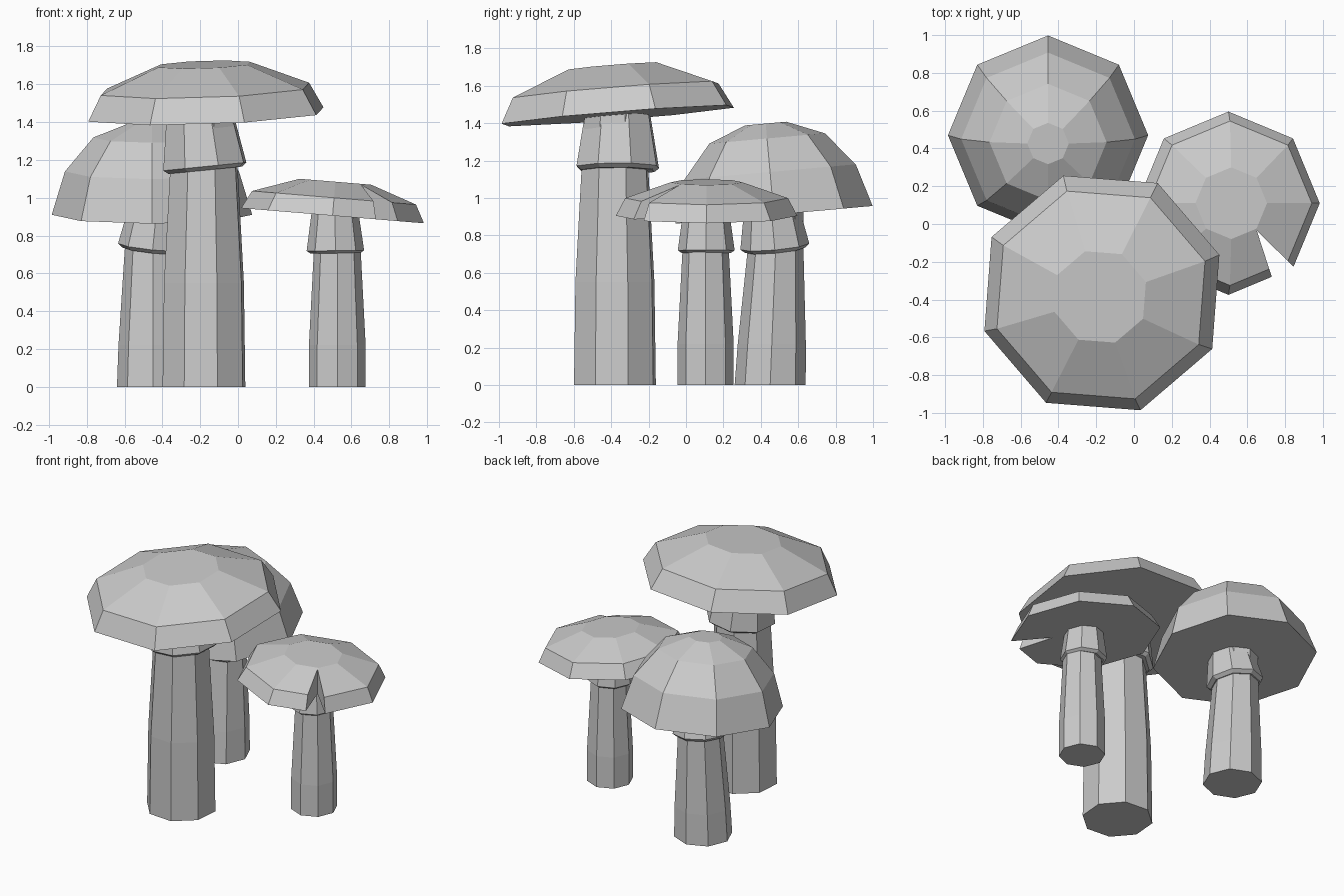
import bpy, bmesh
from math import cos, sin, radians, atan
from mathutils import Matrix

cube = bpy.data.objects.get("Cube")
if cube:
    bpy.data.objects.remove(cube)

grey = bpy.data.materials.new("plain grey")
grey.use_nodes = True
grey.diffuse_color = (0.6, 0.6, 0.6, 1)
grey.node_tree.nodes["Principled BSDF"].inputs["Base Color"].default_value = (0.6, 0.6, 0.6, 1)


def stacked(name, centre, rings, phase=0, slope=(0, 0), lean=(0, 0)):
    """Closed eight-sided stack of (radius, height) rings, tilted by slope,
    leaning sideways by lean per unit of height."""
    bm = bmesh.new()
    loops = []
    for r, z in rings:
        loops.append([bm.verts.new((r * cos(a) + lean[0] * z, r * sin(a) + lean[1] * z, z))
                      for a in (radians(phase + 45 * i) for i in range(8))])
    for low, high in zip(loops, loops[1:]):
        for i in range(8):
            j = (i + 1) % 8
            bm.faces.new((low[i], low[j], high[j], high[i]))
    bm.faces.new(loops[0][::-1])
    bm.faces.new(loops[-1])
    tilt = Matrix.Rotation(-atan(slope[0]), 4, 'Y') @ Matrix.Rotation(atan(slope[1]), 4, 'X')
    bm.transform(Matrix.Translation(centre) @ tilt)
    bmesh.ops.recalc_face_normals(bm, faces=bm.faces)
    mesh = bpy.data.meshes.new(name)
    bm.to_mesh(mesh)
    bm.free()
    mesh.materials.append(grey)
    obj = bpy.data.objects.new(name, mesh)
    bpy.context.collection.objects.link(obj)
    return obj


# Tall mushroom
stacked("tall_stem", (-0.18, -0.38, 0), [(0.23, 0), (0.222, 0.55), (0.185, 1.2), (0.17, 1.46)], 18)
stacked("tall_collar", (-0.175, -0.365, 1.16),
        [(0.205, -0.015), (0.232, 0.005), (0.185, 0.28)], 18, (0.1, 0))
stacked("tall_cap", (-0.17, -0.365, 1.44),
        [(0.655, 0), (0.58, 0.135), (0.255, 0.265)], 18, (0.035, 0.08))

# Domed mushroom
stacked("domed_stem", (-0.45, 0.45, 0), [(0.19, 0), (0.182, 0.22), (0.148, 0.74), (0.14, 0.93)],
        0, (0, 0), (0, 0.04))
stacked("domed_collar", (-0.45, 0.475, 0.74),
        [(0.16, -0.02), (0.185, 0), (0.15, 0.19)], 0, (-0.1, 0.09))
stacked("domed_cap", (-0.455, 0.47, 0.91),
        [(0.53, 0), (0.46, 0.23), (0.31, 0.41), (0.11, 0.49)], 0, (0, 0.09))

# Small mushroom
stacked("small_stem", (0.525, 0.105, 0), [(0.15, 0), (0.15, 0.22), (0.125, 0.7), (0.115, 0.92)])
stacked("small_collar", (0.515, 0.108, 0.715),
        [(0.13, -0.01), (0.152, 0.005), (0.125, 0.2)], 0, (0.01, 0))
small_cap = stacked("small_cap", (0.5, 0.11, 0.905),
                    [(0.485, 0), (0.435, 0.095), (0.19, 0.18)], 0, (-0.083, 0))

# Wedge notch through the rim of the small cap
bm = bmesh.new()
base = bm.faces.new([bm.verts.new((x, y, 0.6))
                     for x, y in ((0.65, -0.035), (0.77, -0.405), (0.95, -0.33))])
prism = bmesh.ops.extrude_face_region(bm, geom=[base])["geom"]
bmesh.ops.translate(bm, vec=(0, 0, 0.8), verts=[v for v in prism if isinstance(v, bmesh.types.BMVert)])
bmesh.ops.recalc_face_normals(bm, faces=bm.faces)
mesh = bpy.data.meshes.new("notch_cutter")
bm.to_mesh(mesh)
bm.free()
mesh.materials.append(grey)
cutter = bpy.data.objects.new("notch_cutter", mesh)
bpy.context.collection.objects.link(cutter)
cutter.hide_render = True
cutter.hide_set(True)
notch = small_cap.modifiers.new("notch", 'BOOLEAN')
notch.operation = 'DIFFERENCE'
notch.solver = 'EXACT'
notch.object = cutter
